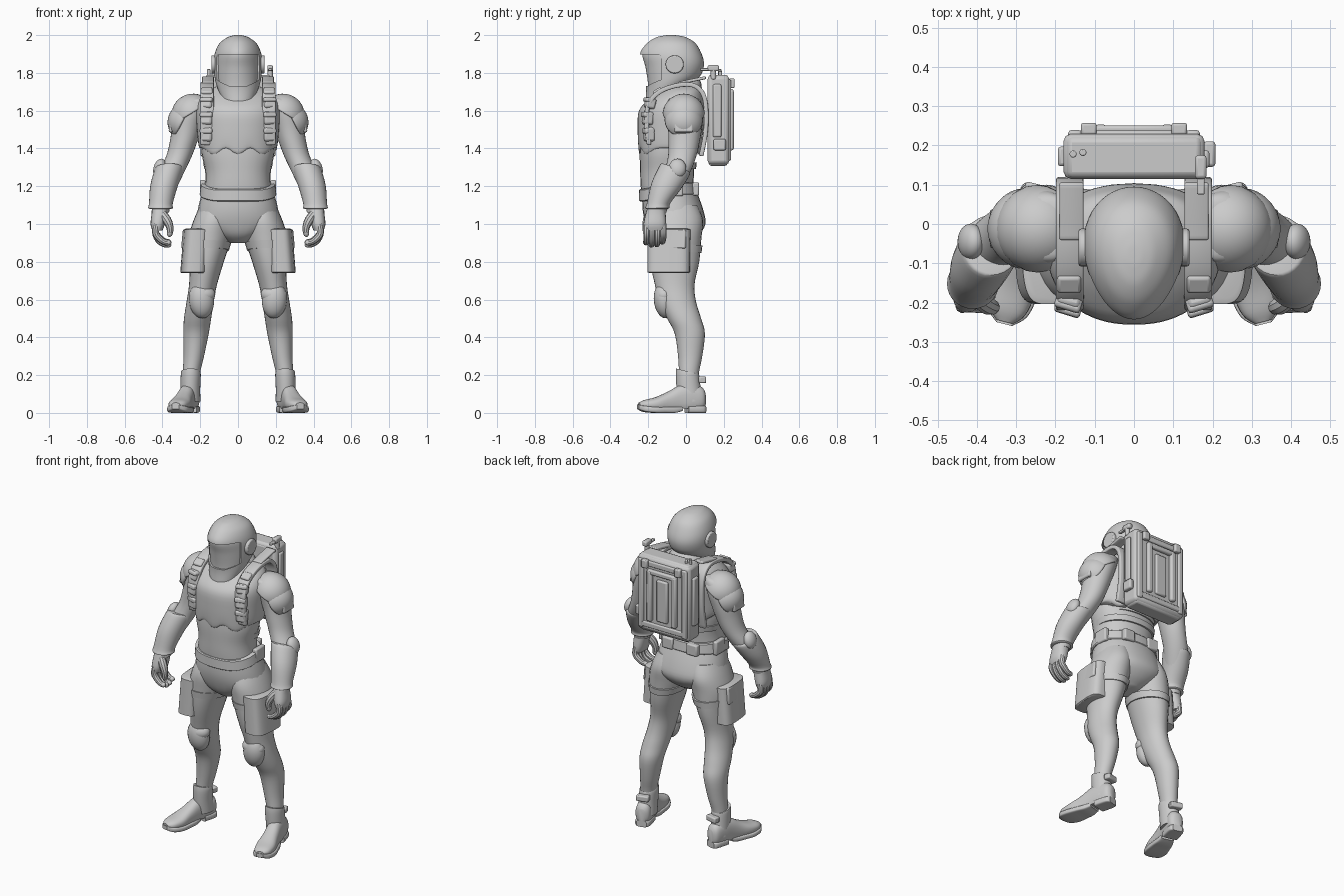
import bpy, bmesh, math
from mathutils import Matrix, Vector, Euler

if "Cube" in bpy.data.objects:
    bpy.data.objects.remove(bpy.data.objects["Cube"])

def finish(name, bm, solid=0, bevel=0, mirror=False):
    bmesh.ops.recalc_face_normals(bm, faces=bm.faces)
    me = bpy.data.meshes.new(name)
    bm.to_mesh(me); bm.free()
    ob = bpy.data.objects.new(name, me)
    bpy.context.collection.objects.link(ob)
    if solid:
        m = ob.modifiers.new("thickness", 'SOLIDIFY'); m.thickness = solid; m.offset = 0
    if bevel:
        m = ob.modifiers.new("bevel", 'BEVEL'); m.width = bevel; m.segments = 2; m.limit_method = 'ANGLE'
    if mirror:
        ob.modifiers.new("mirror", 'MIRROR')
    return ob

def smooth_path(rows, sub):
    """Catmull-Rom interpolation of rows of numbers."""
    out = []
    for i in range(len(rows) - 1):
        a, b, c, d = rows[max(i-1, 0)], rows[i], rows[i+1], rows[min(i+2, len(rows)-1)]
        for k in range(sub):
            t = k / sub
            out.append([0.5*(2*q + (r-p)*t + (2*p-5*q+4*r-s)*t*t + (3*q-p-3*r+s)*t**3)
                        for p, q, r, s in zip(a, b, c, d)])
    return out + [list(rows[-1])]

def loft(name, rings, n=28, p=2, sub=4, warp=None, mat=None, **kw):
    """Rings are (x, y, z, rx, ry, tilt, egg), stacked along z."""
    rows = smooth_path([tuple(r) + (0,)*(7-len(r)) for r in rings], sub)
    bm = bmesh.new(); loops = []
    for x, y, z, rx, ry, tilt, egg in rows:
        loop = []
        for i in range(n):
            a = 2*math.pi*i/n
            c, s = math.cos(a), math.sin(a)
            u = math.copysign(abs(c)**(2/p), c); v = math.copysign(abs(s)**(2/p), s)
            co = Vector((x + rx*u*(1+egg*v), y + ry*v, z + tilt*ry*v))
            co = Vector(warp(*co)) if warp else co
            loop.append(bm.verts.new(mat @ co if mat else co))
        loops.append(loop)
    for l0, l1 in zip(loops, loops[1:]):
        for i in range(n):
            bm.faces.new((l0[i], l0[(i+1) % n], l1[(i+1) % n], l1[i]))
    bm.faces.new(loops[0]); bm.faces.new(loops[-1])
    return finish(name, bm, **kw)

def box(name, c, size, bevel=.008, rot=(0, 0, 0), mirror=False):
    bm = bmesh.new()
    bmesh.ops.create_cube(bm, size=1, matrix=Matrix.LocRotScale(Vector(c), Euler(rot), Vector(size)))
    return finish(name, bm, bevel=bevel, mirror=mirror)

def ball(name, c, r, rot=(0, 0, 0), cut=None, **kw):
    bm = bmesh.new()
    bmesh.ops.create_uvsphere(bm, u_segments=24, v_segments=16, radius=1)
    if cut is not None:
        bmesh.ops.bisect_plane(bm, geom=bm.verts[:]+bm.edges[:]+bm.faces[:], plane_co=(0, 0, cut),
                               plane_no=(0, 0, 1), clear_inner=True)
    bm.transform(Matrix.LocRotScale(Vector(c), Euler(rot), Vector(r)))
    return finish(name, bm, **kw)

def cyl(name, c, r, depth, rot=(0, 0, 0), bevel=.006, mirror=False):
    bm = bmesh.new()
    bmesh.ops.create_cone(bm, cap_ends=True, segments=24, radius1=r, radius2=r, depth=depth,
                          matrix=Matrix.LocRotScale(Vector(c), Euler(rot), None))
    return finish(name, bm, bevel=bevel, mirror=mirror)

def tube(name, pts, mirror=False, sub=3, n=10):
    """Points are (x, y, z, r); rings stand square to the path."""
    rows = smooth_path(pts, sub)
    bm = bmesh.new(); loops = []
    for i, (x, y, z, r) in enumerate(rows):
        d = Vector(rows[min(i+1, len(rows)-1)][:3]) - Vector(rows[max(i-1, 0)][:3])
        u = d.cross(Vector((.1, 1, .05))).normalized(); v = d.cross(u).normalized()
        loops.append([bm.verts.new(Vector((x, y, z)) + r*(u*math.cos(2*math.pi*k/n) + v*math.sin(2*math.pi*k/n)))
                      for k in range(n)])
    for l0, l1 in zip(loops, loops[1:]):
        for k in range(n):
            bm.faces.new((l0[k], l0[(k+1) % n], l1[(k+1) % n], l1[k]))
    bm.faces.new(loops[0]); bm.faces.new(loops[-1])
    return finish(name, bm, mirror=mirror)

def ribbon(name, pts, x0, x1, th):
    """Mirrored strap running through (y, z) points."""
    bm = bmesh.new()
    row = [(bm.verts.new((x0, y, z)), bm.verts.new((x1, y, z))) for y, z in smooth_path(pts, 4)]
    for a, b in zip(row, row[1:]):
        bm.faces.new((a[0], a[1], b[1], b[0]))
    return finish(name, bm, solid=th, bevel=.005, mirror=True)

# Helmet with visor opening
HELMET = [(0, -.078, 1.708, .098, .137, .42, -.14), (0, -.063, 1.76, .120, .148, .27, -.04),
          (0, -.065, 1.835, .128, .160, .09, .08), (0, -.080, 1.90, .122, .163, 0, .16),
          (0, -.078, 1.955, .098, .130, 0, .14), (0, -.078, 1.987, .058, .082, 0, .1),
          (0, -.078, 1.998, .026, .036), (0, -.078, 2.0, .004, .005)]
helmet = loft("helmet", HELMET, n=48, sub=5)
outline = [(.1, 1.898), (.125, 1.885), (.135, 1.86), (.135, 1.80), (.122, 1.772), (.09, 1.75), (.045, 1.73)]
bm = bmesh.new()
face = bm.faces.new([bm.verts.new((x, -.5, z)) for x, z in outline + [(-x, z) for x, z in reversed(outline)]])
ext = bmesh.ops.extrude_face_region(bm, geom=[face])
bmesh.ops.translate(bm, vec=(0, .37, 0), verts=[v for v in ext["geom"] if isinstance(v, bmesh.types.BMVert)])
cutter = finish("visor_cutter", bm)
cutter.hide_render = True
m = helmet.modifiers.new("opening", 'BOOLEAN'); m.object = cutter; m.operation = 'DIFFERENCE'
bpy.context.view_layer.objects.active = helmet
bpy.ops.object.modifier_apply(modifier="opening")
bpy.data.objects.remove(cutter)
mid = Vector((0, -.075, 1.85))
loft("visor", HELMET, n=48, sub=5,
     mat=Matrix.Translation(mid + Vector((0, .004, 0))) @ Matrix.Scale(.95, 4) @ Matrix.Translation(-mid)
     @ Matrix.Translation((0, 0, .004)), warp=lambda x, y, z: (x, y, max(z, 1.70)))
cyl("ear_disc", (.128, -.06, 1.845), .048, .026, (0, math.pi/2, 0), mirror=True)

# Neck and torso
loft("neck", [(0, -.04, 1.6, .11, .11), (0, -.06, 1.78, .085, .1)])
loft("collar", [(0, -.05, 1.655, .135, .135, .3), (0, -.055, 1.70, .125, .135, .35), (0, -.06, 1.725, .105, .12, .4)])
def chest_edge(x, y, z):
    w = max(0, min(1, (1.46 - z) / .08))
    return x, y, z - w*.018*math.cos(2*math.pi*x/.13)
loft("chest", [(0, -.09, 1.385, .195, .15, 0, .04), (0, -.086, 1.40, .207, .164, 0, .05),
               (0, -.082, 1.5, .216, .174, 0, .06), (0, -.073, 1.6, .222, .176, 0, .06),
               (0, -.05, 1.66, .205, .145), (0, -.025, 1.705, .165, .11), (0, -.02, 1.73, .11, .09)],
     n=64, p=2.25, warp=chest_edge)
loft("abdomen", [(0, -.095, 1.46, .195, .145), (0, -.1, 1.37, .192, .145), (0, -.1, 1.28, .174, .143),
                 (0, -.1, 1.2, .175, .14), (0, -.09, 1.1, .19, .14)], p=2.2)
loft("pelvis", [(0, -.09, 1.19, .183, .14), (0, -.07, 1.08, .212, .16), (0, -.055, 1.0, .215, .158),
                (0, -.06, .94, .13, .125), (0, -.065, .9, .05, .07)], p=2.2)
def belt_dip(x, y, z):
    return x, y, z - .035*max(0, min(1, (-y - .08)/.14))
loft("belt", [(0, -.09, 1.155, .198, .152), (0, -.092, 1.16, .203, .157), (0, -.095, 1.215, .196, .153),
              (0, -.095, 1.22, .188, .148)], n=48, p=2.2, sub=1, warp=belt_dip)
box("belt_side_pouch", (.187, -.06, 1.19), (.03, .09, .085), mirror=True)
box("belt_back_pouch", (.085, .052, 1.185), (.075, .035, .07), mirror=True)
for i, z in enumerate((1.29, 1.36)):
    loft(f"back_band_{i}", [(0, -.085, z, .178, .138), (0, -.083, z+.035, .185, .14)], p=2.2, sub=1)

# Shoulder straps with front pouches
ribbon("shoulder_strap", [(-.195, 1.42), (-.208, 1.52), (-.2, 1.63), (-.14, 1.70), (-.04, 1.735), (.05, 1.73),
                          (.1, 1.66), (.105, 1.5), (.08, 1.36)], .128, .198, .024)
ribbon("pack_lifter", [(-.04, 1.745), (.03, 1.76), (.105, 1.775)], .128, .19, .016)
for i, (y, z, h) in enumerate(((-.195, 1.475, .075), (-.202, 1.56, .07), (-.19, 1.64, .06))):
    box(f"strap_pouch_{i}", (.165, y, z), (.065, .05, h), .012, (-.12*i, 0, .3), True)
    box(f"strap_pouch_flap_{i}", (.165, y-.004, z+h*.25), (.068, .052, h*.4), .008, (-.12*i, 0, .3), True)
box("strap_buckle", (.165, -.15, 1.7), (.06, .05, .03), .008, (.55, 0, 0), True)

# Arms
loft("arm", [(.19, -.01, 1.67, .03, .05), (.215, -.01, 1.655, .075, .085), (.247, -.005, 1.59, .085, .097),
             (.27, -.005, 1.51, .08, .09), (.287, -.01, 1.44, .073, .083), (.312, -.02, 1.36, .068, .075),
             (.35, -.045, 1.28, .068, .07), (.385, -.09, 1.2, .065, .07), (.405, -.135, 1.12, .052, .055),
             (.41, -.155, 1.06, .045, .05)], mirror=True)
ball("shoulder_pad", (.238, -.012, 1.575), (.108, .106, .108), (0, .55, 0), .12, solid=.014, mirror=True)
ball("shoulder_plate", (.262, -.012, 1.535), (.1, .1, .105), (0, 1.1, 0), .3, solid=.014, mirror=True)
box("arm_plate", (.352, -.012, 1.52), (.022, .1, .07), .008, (0, -.15, 0), True)
loft("gauntlet", [(.362, -.055, 1.30, .066, .07, -.3), (.366, -.06, 1.285, .076, .08, -.3),
                  (.392, -.105, 1.2, .073, .078, -.2), (.408, -.145, 1.11, .063, .062),
                  (.41, -.152, 1.085, .066, .064), (.41, -.154, 1.08, .055, .055)], mirror=True)
ball("elbow_pad", (.415, -.045, 1.295), (.032, .046, .052), (0, -.3, 0), mirror=True)

# Hands
loft("palm", [(.412, -.155, 1.1, .045, .045), (.415, -.16, 1.06, .042, .052), (.425, -.165, 1.0, .038, .06),
              (.427, -.165, .965, .027, .054)], n=20, p=2.4, mirror=True)
for i in range(4):
    y = -.208 + i*.029
    k = (.012, 0, .002, .016)[i]
    tube(f"finger_{i}", [(.43, y, 1.0, .018), (.436, y, .955, .019), (.42, y, .915+k, .018),
                         (.39, y-.003, .893+k, .016), (.365, y-.005, .89+k, .014), (.354, y-.005, .892+k, .005)], True)
tube("thumb", [(.405, -.185, 1.06, .022), (.376, -.205, 1.02, .024), (.36, -.212, .98, .019),
               (.362, -.21, .945, .015), (.364, -.208, .932, .005)], True)

# Legs
loft("leg", [(.115, -.06, 1.1, .085, .12), (.13, -.058, 1.02, .105, .148), (.147, -.06, .93, .113, .142),
             (.165, -.06, .8, .09, .13), (.185, -.06, .68, .074, .105), (.2, -.045, .59, .072, .098),
             (.214, -.01, .5, .072, .09), (.222, .02, .42, .067, .08), (.234, .022, .3, .054, .064),
             (.248, .015, .2, .045, .052), (.25, .015, .1, .042, .05)], mirror=True)
ball("knee_pad", (.193, -.115, .595), (.066, .055, .095), (.12, .08, 0), mirror=True)
ball("knee_pad_ridge", (.19, -.116, .625), (.07, .052, .05), (.12, .08, 0), mirror=True)
loft("thigh_pouch", [(.233, -.092, .74, .064, .1, 0, .12), (.233, -.092, .745, .070, .112, 0, .12),
                     (.215, -.09, .97, .07, .114, 0, .12), (.214, -.09, .975, .062, .1, 0, .12)],
     n=40, p=3.6, sub=1, mirror=True)
box("thigh_pouch_flap", (.277, -.075, .92), (.026, .15, .1), .008, (0, -.09, -.1), True)
loft("thigh_strap", [(.155, -.06, .86, .107, .142, -.1), (.15, -.06, .90, .114, .147, -.1)], sub=1, mirror=True)

# Boots, turned outward
FOOT = Matrix.Translation((.24, .1, 0)) @ Matrix.Rotation(.25, 4, 'Z') @ Matrix.Rotation(math.pi/2, 4, 'X')
loft("boot_foot", [(0, .07, .0, .022, .04), (0, .075, .02, .043, .062), (0, .075, .08, .046, .082),
                   (0, .07, .14, .045, .075), (0, .055, .20, .049, .058), (0, .045, .27, .057, .038),
                   (0, .042, .33, .047, .026), (0, .04, .36, .022, .014)],
     p=2.4, warp=lambda x, y, z: (x, max(y, .022), z), mat=FOOT, mirror=True)
loft("boot_sole", [(0, .022, .13, .04, .012), (0, .016, .17, .05, .016), (0, .016, .22, .058, .016),
                   (0, .016, .28, .064, .016), (0, .022, .335, .052, .016), (0, .032, .366, .02, .012)],
     p=5, mat=FOOT, mirror=True)
loft("boot_heel", [(0, .019, .0, .03, .019), (0, .019, .02, .045, .019), (0, .019, .1, .047, .019)],
     p=5, mat=FOOT, mirror=True)
loft("boot_shaft", [(.252, .024, .06, .053, .066), (.252, .014, .13, .052, .064), (.25, .008, .2, .053, .062),
                    (.25, .008, .22, .05, .06, -.25)], mirror=True)
box("boot_back_strap", (.243, .08, .175), (.075, .04, .035), .007, (0, 0, .25), True)

# Backpack
box("backpack_body", (0, .172, 1.55), (.36, .115, .47), .02)
box("backpack_lid", (0, .17, 1.765), (.345, .105, .05), .015)
box("backpack_base", (0, .17, 1.335), (.33, .1, .055), .015)
box("backpack_side_frame", (.15, .228, 1.55), (.035, .022, .43), .008, mirror=True)
for z in (1.36, 1.745):
    box("backpack_cross_frame", (0, .228, z), (.32, .02, .035), .008)
box("backpack_rib", (.085, .238, 1.55), (.035, .03, .32), .01, mirror=True)
box("backpack_center_panel", (0, .232, 1.53), (.075, .024, .26), .008)
box("backpack_top_bar", (0, .238, 1.70), (.2, .026, .03), .008)
box("backpack_latch", (.115, .242, 1.745), (.04, .03, .05), .006, mirror=True)
box("backpack_side_box", (.192, .178, 1.42), (.03, .065, .06), .008)
box("backpack_left_rail", (-.183, .172, 1.56), (.022, .05, .3), .008)
box("backpack_right_rail", (.183, .165, 1.6), (.018, .045, .28), .008)

# Antennas and knobs on top of the pack
cyl("antenna_post", (.17, .145, 1.8), .014, .07)
box("antenna_head", (.17, .145, 1.825), (.03, .06, .032), .008)
box("antenna_arm", (.17, .1, 1.818), (.02, .05, .014), .004)
cyl("antenna_thin", (-.155, .178, 1.795), .009, .05, bevel=.003)
cyl("pack_knob", (-.13, .182, 1.795), .009, .03, bevel=.003)

# Smooth shading with crisp edges
for ob in bpy.context.scene.objects:
    ob.select_set(ob.type == 'MESH')
bpy.context.view_layer.objects.active = helmet
bpy.ops.object.shade_smooth_by_angle(angle=math.radians(35))
